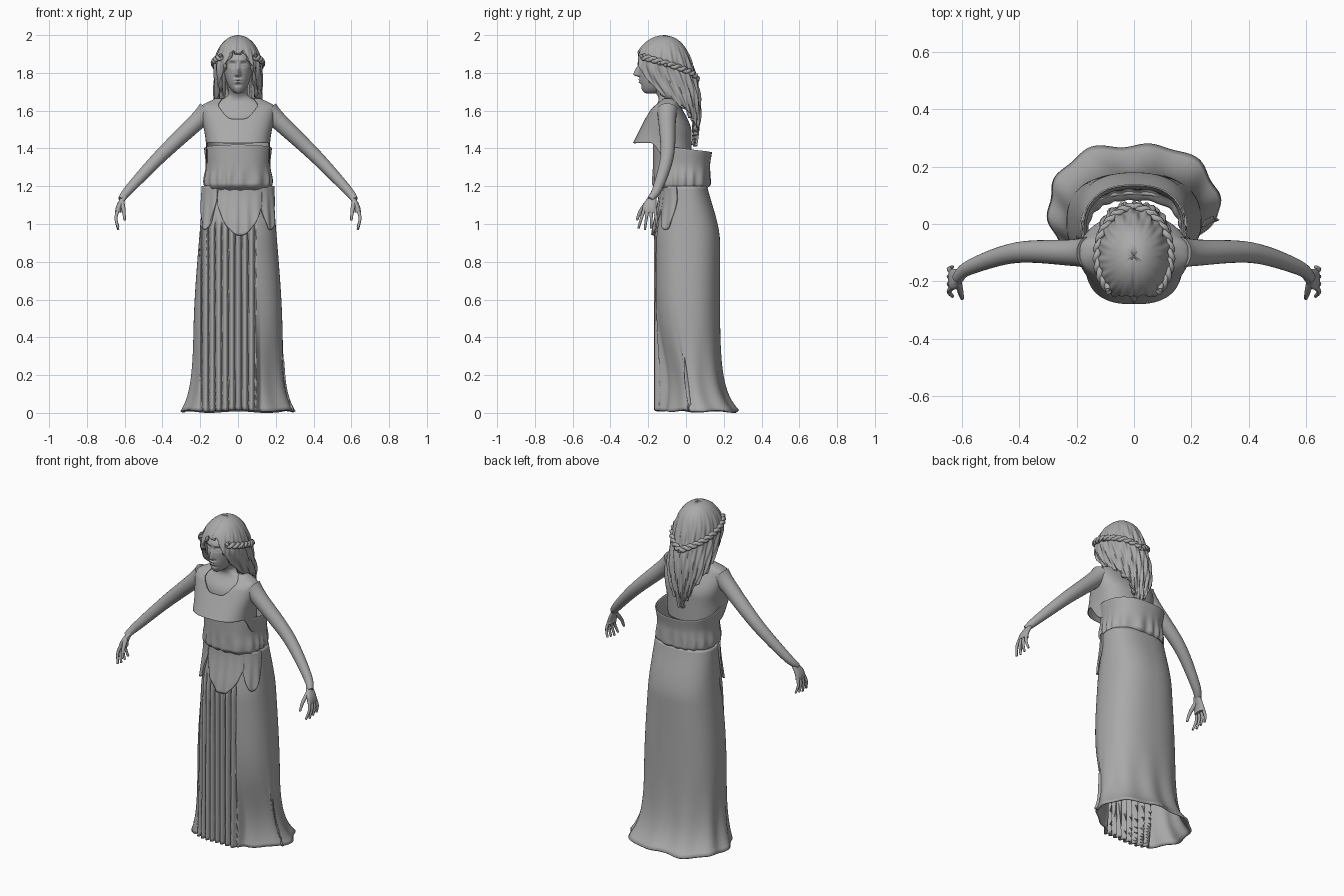
import bpy
from math import sin, cos, pi, exp, sqrt, radians, degrees
from mathutils import Vector

cube = bpy.data.objects.get("Cube")
if cube:
    bpy.data.objects.remove(cube, do_unlink=True)

stone = bpy.data.materials.new("grey stone")
stone.use_nodes = True
stone.diffuse_color = (.4, .4, .4, 1)
stone.node_tree.nodes["Principled BSDF"].inputs["Base Color"].default_value = stone.diffuse_color


def step(start, end, value):
    """Smooth ramp from 0 at start to 1 at end."""
    t = min(max((value - start) / (end - start), 0), 1)
    return t * t * (3 - 2 * t)


def bump(value, centre, width):
    return exp(-((value - centre) / width) ** 2)


def dome(value, centre, radius):
    return sqrt(max(1 - ((value - centre) / radius) ** 2, .001))


def turn(angle):
    """Degrees away from straight ahead."""
    return abs((degrees(angle) + 270) % 360 - 180)


def outward(angle, distance):
    return Vector((cos(angle), sin(angle), 0)) * distance


def section(width, front, back, square=2.4, centre=lambda z: 0):
    """Surface whose rounded cross-section follows rules of the height."""
    def point(angle, z):
        c, s = cos(angle), sin(angle)
        radius = (abs(c) ** square + abs(s) ** square) ** (-1 / square)
        middle, half = (front(z) + back(z)) / 2, (back(z) - front(z)) / 2
        return Vector((centre(z) + width(z) * c * radius, middle + half * s * radius, z))
    return point


def level(z):
    return lambda angle: z


def build(name, rings, closed=True, caps=False, thickness=0, mirror=False):
    """Skin a list of point rings."""
    n = len(rings[0])
    faces = []
    for j in range(len(rings) - 1):
        for i in range(n if closed else n - 1):
            k = (i + 1) % n
            faces.append((j * n + i, j * n + k, j * n + n + k, j * n + n + i))
    if caps:
        last = n * (len(rings) - 1)
        faces += [tuple(reversed(range(n))), tuple(range(last, last + n))]
    mesh = bpy.data.meshes.new(name)
    mesh.from_pydata([point for ring in rings for point in ring], [], faces)
    mesh.materials.append(stone)
    part = bpy.data.objects.new(name, mesh)
    bpy.context.collection.objects.link(part)
    bpy.ops.object.select_all(action='DESELECT')
    part.select_set(True)
    bpy.context.view_layer.objects.active = part
    bpy.ops.object.shade_smooth_by_angle(angle=radians(50))
    if mirror:
        part.modifiers.new("mirror", 'MIRROR').use_mirror_merge = False
    if thickness:
        shell = part.modifiers.new("thickness", 'SOLIDIFY')
        shell.thickness, shell.offset = thickness, -1


def sheet(name, surface, low, high, columns=96, rows=30, start=-90, sweep=360, **options):
    """Grid over a surface, between two height rules of the angle."""
    closed = sweep == 360
    angles = [radians(start + sweep * i / columns) for i in range(columns if closed else columns + 1)]
    rings = [[surface(a, low(a) + (high(a) - low(a)) * j / rows) for a in angles]
             for j in range(rows + 1)]
    build(name, rings, closed, **options)


def tube(name, points, radius, sides=12, smooth=5):
    """Mirrored limb along a smoothed path, with a radius rule from 0 to 1."""
    points = [Vector(p) for p in points]
    padded = [points[0], *points, points[-1]]
    line = []
    for a, b, c, d in zip(padded, padded[1:], padded[2:], padded[3:]):
        for k in range(smooth):
            t = k / smooth
            line.append(b + ((c - a) * t + (2 * a - 5 * b + 4 * c - d) * t ** 2
                             + (3 * b - a - 3 * c + d) * t ** 3) / 2)
    line.append(points[-1])
    rings, last = [], len(line) - 1
    for k, middle in enumerate(line):
        along = line[min(k + 1, last)] - line[max(k - 1, 0)]
        u = along.cross(Vector((.3, 1, .1))).normalized()
        v = along.cross(u).normalized()
        spokes = [2 * pi * i / sides for i in range(sides)]
        rings.append([middle + radius(k / last) * (cos(s) * u + sin(s) * v) for s in spokes])
    build(name, rings, caps=True, mirror=True)


# Skirt: flared hem, pleated in front, smooth over the advanced leg
def flare(z):
    return exp(-z / .1)


skirt_form = section(
    width=lambda z: .235 - .055 * step(.4, 1.4, z) + .07 * flare(z),
    front=lambda z: -.17 + .04 * step(.9, 1.2, z),
    back=lambda z: .18 - .08 * step(.9, 1.3, z) + .11 * flare(z))


def skirt_surface(angle, z):
    p = skirt_form(angle, z)
    front = step(.1, .45, -sin(angle))
    pleated = step(-.21, -.18, p.x) * step(.1, .08, p.x) * front * step(1.04, .95, z)
    groove = 1 - abs(sin(pi * (p.x + .19) / .035))
    p.y += .035 * pleated * groove ** 1.5
    p.y += .07 * step(.08, .12, p.x) * front * bump(z, .12, .28)
    p += outward(angle, .007 * sin(10 * angle) * (1 - pleated) * step(.5, 0, z))
    return p


sheet("skirt", skirt_surface, lambda a: .008 + .008 * sin(3 * a) ** 2, level(1.2),
      columns=360, rows=70, thickness=.012)


# Overfold: rounded apron and side drapes lying on the skirt
def overfold(angle, z):
    ripple = .02 * sin(22 * angle) * (1.2 - z)
    return skirt_form(angle, z) + outward(angle, .012 + ripple)


for name, middle, spread, bottom in (("front_overfold", -87, 34, .94),
                                     ("left_side_drape", -38, 20, .97),
                                     ("right_side_drape", -142, 20, .97)):
    def drape_edge(angle):
        return bottom + .16 * abs((degrees(angle) - middle) / spread) ** 2

    sheet(name, overfold, drape_edge, level(1.2), columns=40, rows=20,
          start=middle - spread, sweep=2 * spread, thickness=.01)


# Lower bodice: bloused over the waist, open at the top
def tuck(z):
    return step(1.21, 1.17, z)


def spread_top(z):
    return step(1.3, 1.42, z)


waist_form = section(
    width=lambda z: .17 + .01 * (bump(z, 1.23, .05) + spread_top(z) - tuck(z)),
    front=lambda z: -.175 + .04 * tuck(z),
    back=lambda z: .127 - .04 * tuck(z) + .015 * spread_top(z))


def waist_surface(angle, z):
    gather = sin(17 * angle + 2 * sin(3 * angle))
    return waist_form(angle, z) + outward(angle, .005 * gather * bump(z, 1.22, .06))


sheet("lower_bodice", waist_surface, level(1.17), lambda a: 1.4 - .02 * sin(a),
      columns=160, thickness=.005)

# Upper bodice: juts forward, with a scooped neckline
bust_form = section(
    width=lambda z: .17 + .025 * step(1.42, 1.6, z) - .09 * step(1.62, 1.68, z),
    front=lambda z: -.285 + (z - 1.42) / 2 + .04 * step(1.6, 1.68, z),
    back=lambda z: .03 - .08 * step(1.48, 1.7, z), square=2.6)
sheet("upper_bodice", bust_form, lambda a: 1.43 - .11 * step(65, 115, turn(a)),
      lambda a: 1.557 + .11 * step(10, 45, turn(a)), columns=144, thickness=.006)

# Chest and neck
sheet("chest_and_neck", section(
    width=lambda z: .05 + .11 * step(1.69, 1.61, z),
    front=lambda z: -.2 + .055 * bump(z, 1.66, .06),
    back=lambda z: -.06 * step(1.5, 1.66, z), square=2), level(1.52), level(1.78))


# Head with a modelled face
def egg(z):
    return dome(z, 1.86, .17)


head_form = section(
    width=lambda z: .078 * egg(z),
    front=lambda z: -.16 - .09 * egg(z) ** .3 + .05 * step(1.87, 1.95, z),
    back=lambda z: -.18 + .16 * egg(z), square=2.1)


def face(angle, z):
    p = head_form(angle, z)
    if sin(angle) < 0:
        side = abs(p.x)
        nose = step(1.86, 1.79, z) * step(1.775, 1.79, z)
        p.y -= .03 * nose * bump(side, 0, .007 + .006 * nose)
        # Socket, eyeball, brow, upper lip, lower lip, chin hollow
        for x, height, wide, tall, depth in ((.03, 1.845, .017, .013, .014),
                                             (.03, 1.842, .011, .007, -.008),
                                             (.03, 1.868, .02, .008, -.004),
                                             (0, 1.764, .02, .005, -.008),
                                             (0, 1.75, .018, .005, -.008),
                                             (0, 1.735, .02, .008, .005)):
            p.y += depth * bump(side, x, wide) * bump(z, height, tall)
    return p


sheet("head", face, level(1.692), level(1.92), columns=140, rows=80, caps=True)


# Long hair, parted in the middle and hanging down the back
def cap(z):
    return dome(max(z, 1.83), 1.83, .17)


hair_form = section(
    width=lambda z: .125 * cap(z) - .08 * step(1.68, 1.36, z),
    front=lambda z: -.115 - .16 * cap(z) + .28 * step(1.85, 1.42, z),
    back=lambda z: -.115 + .14 * cap(z) + .05 * step(1.92, 1.65, z) - .02 * step(1.6, 1.4, z),
    square=2.1)


def hair_surface(angle, z):
    strands = .005 * sin(15 * angle + 22 * z) + .003 * sin(31 * angle - 14 * z)
    p = hair_form(angle, z) + outward(angle, strands * step(1.99, 1.8, z))
    p.y += .008 * bump(p.x, 0, .007) * step(.2, .7, -sin(angle))
    return p


def hair_edge(angle):
    away = turn(angle)
    return 1.91 - .28 * step(15, 75, away) - .22 * step(80, 180, away) + .008 * sin(13 * angle)


sheet("hair", hair_surface, hair_edge, level(2), columns=180, rows=60, thickness=.02)

# Braid crown: twisted strands that meet low at the back
for name, phase in (("first_braid_strand", 0), ("second_braid_strand", pi)):
    path = []
    for i in range(41):
        angle, twist = radians(-48 + 138 * i / 40), i * .9 + phase
        z = 1.885 - .12 * (i / 40) ** 1.3 + .009 * sin(twist)
        path.append(hair_form(angle, z) + outward(angle, .005 + .005 * cos(twist)))
    tube(name, path, lambda t: .011, sides=8, smooth=2)

# Arms, palms, fingers and thumbs
tube("arm", [(.16, -.1, 1.6), (.22, -.1, 1.54), (.41, -.1, 1.36), (.57, -.15, 1.19),
             (.62, -.19, 1.13)], lambda t: .056 - .04 * t, sides=24, smooth=8)
sheet("palm", section(
    width=lambda z: .016, front=lambda z: -.23 + .05 * step(1.09, 1.18, z),
    back=lambda z: -.157, centre=lambda z: .634 - .04 * step(1.07, 1.18, z)),
    level(1.06), level(1.17), columns=24, rows=12, caps=True, mirror=True)
for i, name in enumerate(("index_finger", "middle_finger", "ring_finger", "little_finger")):
    y, splay, tip = -.22 + .018 * i, .008 * (i - 2), .97 + .007 * abs(i - 1)
    tube(name, [(.634, y, 1.08), (.646, y + splay, 1.03), (.634, y + 2 * splay, tip)],
         lambda t: .01 - .004 * t)
tube("thumb", [(.615, -.2, 1.12), (.605, -.24, 1.07), (.6, -.26, 1.02)],
     lambda t: .014 - .008 * t)
